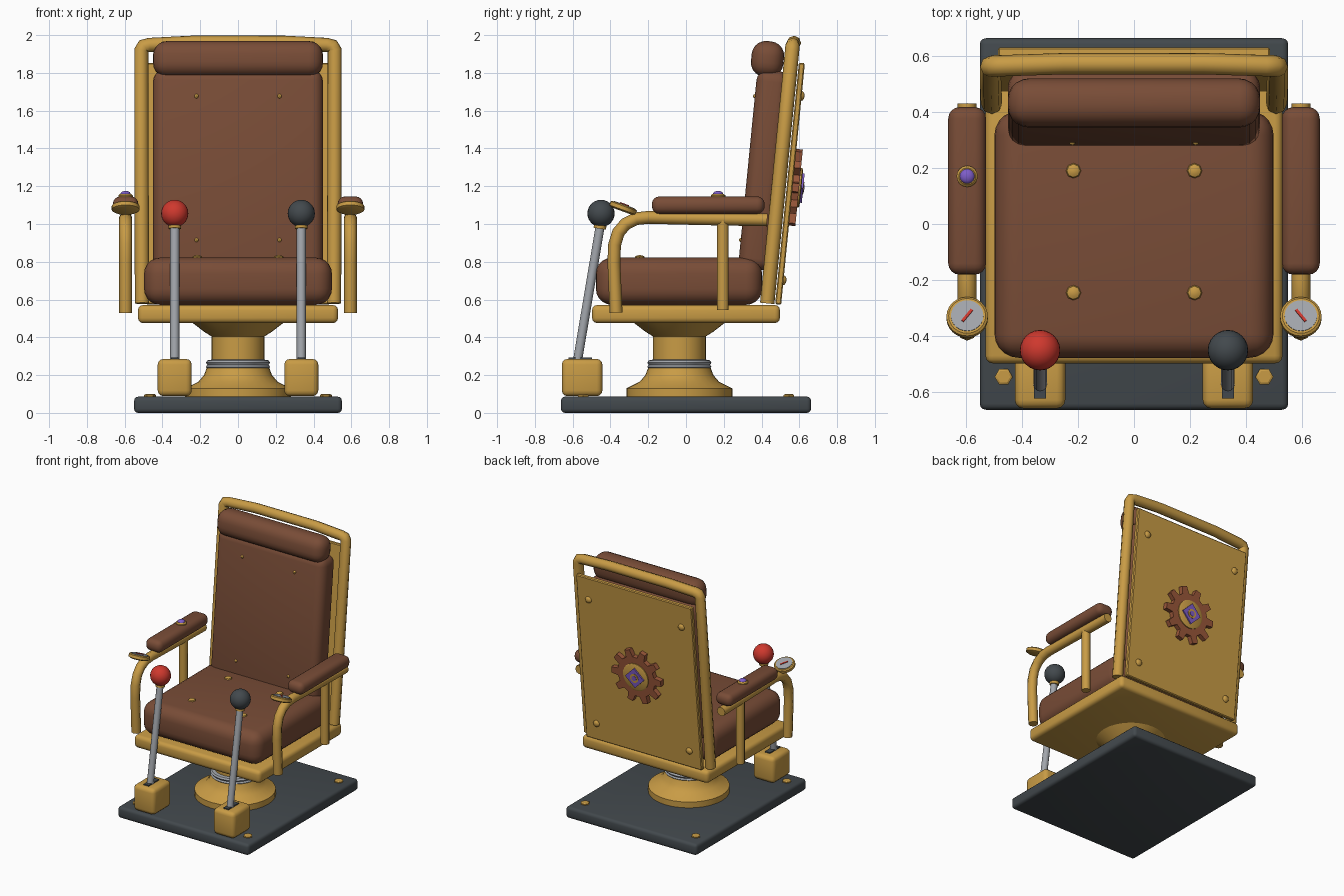
import bpy, bmesh, math
from mathutils import Matrix, Vector

if "Cube" in bpy.data.objects:
    bpy.data.objects.remove(bpy.data.objects["Cube"])

def mat(name, rgb):
    m = bpy.data.materials.new(name)
    m.diffuse_color = (*rgb, 1)
    m.use_nodes = True
    m.node_tree.nodes["Principled BSDF"].inputs["Base Color"].default_value = m.diffuse_color
    return m

BRASS = mat("brass", (0.58, 0.33, 0.06))
LEATHER = mat("brown_leather", (0.19, 0.073, 0.038))
IRON = mat("dark_iron", (0.055, 0.066, 0.074))
STEEL = mat("steel", (0.36, 0.38, 0.41))
RED = mat("red", (0.62, 0.04, 0.027))
PURPLE = mat("purple", (0.21, 0.11, 0.58))
COPPER = mat("copper", (0.32, 0.095, 0.042))

# frame of the leaning backrest: local z runs up the back, local y points behind
LEAN = Matrix.Translation((0, 0.43, 0.58)) @ Matrix.Rotation(-0.098, 4, 'X')
FLAT = Matrix.Identity(4)
TO_Y = Matrix.Rotation(-math.pi / 2, 4, 'X')   # turns z-axis parts to face +y

def finish(name, me, material, angle=35):
    me.materials.append(material)
    ob = bpy.data.objects.new(name, me)
    bpy.context.collection.objects.link(ob)
    bpy.ops.object.select_all(action='DESELECT')
    ob.select_set(True)
    bpy.context.view_layer.objects.active = ob
    bpy.ops.object.shade_smooth_by_angle(angle=math.radians(angle))
    return ob

def from_bm(name, bm, material, matrix=FLAT, angle=35):
    bmesh.ops.recalc_face_normals(bm, faces=bm.faces)
    bm.transform(matrix)
    me = bpy.data.meshes.new(name)
    bm.to_mesh(me)
    bm.free()
    return finish(name, me, material, angle)

def box(name, centre, size, material, bevel=0.0, seg=2, matrix=FLAT):
    bm = bmesh.new()
    bmesh.ops.create_cube(bm, size=1)
    bm.transform(Matrix.Translation(centre) @ Matrix.Diagonal((*size, 1)))
    if bevel:
        bmesh.ops.bevel(bm, geom=bm.edges[:], offset=bevel, segments=seg,
                        profile=0.5, affect='EDGES', clamp_overlap=True)
    return from_bm(name, bm, material, matrix)

def lathe(name, profile, material, matrix=FLAT, n=24):
    """Revolve (radius, height) points about z and cap both ends."""
    bm = bmesh.new()
    rings = [[bm.verts.new((r * math.cos(2 * math.pi * i / n),
                            r * math.sin(2 * math.pi * i / n), z))
              for i in range(n)] for r, z in profile]
    for a, b in zip(rings, rings[1:]):
        for i in range(n):
            j = (i + 1) % n
            bm.faces.new((a[i], a[j], b[j], b[i]))
    bm.faces.new(rings[0])
    bm.faces.new(rings[-1])
    return from_bm(name, bm, material, matrix)

def ball(name, centre, r, material, matrix=FLAT, squash=1.0, u=16, v=10):
    bm = bmesh.new()
    bmesh.ops.create_uvsphere(bm, u_segments=u, v_segments=v, radius=r)
    bm.transform(Matrix.Translation(centre) @ Matrix.Diagonal((1, 1, squash, 1)))
    return from_bm(name, bm, material, matrix)

def tube(name, points, r, material, matrix=FLAT, res=2):
    cu = bpy.data.curves.new(name, 'CURVE')
    cu.dimensions = '3D'
    cu.bevel_depth, cu.bevel_resolution, cu.use_fill_caps = r, res, True
    sp = cu.splines.new('POLY')
    sp.points.add(len(points) - 1)
    for p, co in zip(sp.points, points):
        p.co = (*(matrix @ Vector(co)), 1)
    tmp = bpy.data.objects.new(name + "_path", cu)
    bpy.context.collection.objects.link(tmp)
    deps = bpy.context.evaluated_depsgraph_get()
    me = bpy.data.meshes.new_from_object(tmp.evaluated_get(deps))
    bpy.data.objects.remove(tmp)
    me.materials.clear()
    return finish(name, me, material, 50)

def at(x, y, z):
    return Matrix.Translation((x, y, z))

# base plate with hex bolts
box("base_plate", (0, 0, 0.043), (1.1, 1.325, 0.086), IRON, 0.022, 3)
for sx in (-1, 1):
    for sy in (-1, 1):
        lathe("base_bolt", [(0.032, 0.08), (0.032, 0.094), (0.024, 0.099)],
              BRASS, at(sx * 0.465, sy * 0.545, 0), 6)

# swivel pedestal
PED = at(0, -0.035, 0)
lathe("pedestal_foot", [(0.28, 0.08), (0.28, 0.13), (0.21, 0.165), (0.18, 0.2),
                        (0.165, 0.24)], BRASS, PED, 32)
lathe("swivel_ring", [(0.15, 0.232), (0.162, 0.234), (0.17, 0.244), (0.162, 0.254),
                      (0.17, 0.266), (0.162, 0.278), (0.14, 0.282)], STEEL, PED, 32)
lathe("pedestal_column", [(0.14, 0.24), (0.14, 0.405), (0.18, 0.43), (0.245, 0.48)],
      BRASS, PED, 32)

# seat
box("seat_frame", (0, 0, 0.523), (1.06, 0.995, 0.096), BRASS, 0.028, 3)
box("seat_cushion", (0, -0.037, 0.697), (0.995, 0.88, 0.25), LEATHER, 0.085, 5)
for x in (-0.216, 0.216):
    for y in (-0.245, 0.19):
        ball("seat_button", (x, y, 0.822), 0.027, BRASS, squash=0.5, u=8, v=6)

# backrest
tube("back_frame", [(-0.508, 0, 0), (-0.511, 0, 0.7), (-0.512, 0, 1.345),
                    (-0.5, 0, 1.368), (-0.47, 0, 1.374), (-0.25, 0.006, 1.386),
                    (0.25, 0.006, 1.386), (0.47, 0, 1.374), (0.5, 0, 1.368),
                    (0.512, 0, 1.345), (0.511, 0, 0.7), (0.508, 0, 0)],
     0.038, BRASS, LEAN)
box("back_panel", (0, 0.058, 0.642), (0.97, 0.032, 1.284), BRASS, 0.006, 1, LEAN)
box("back_cushion", (0, -0.085, 0.70), (0.9, 0.175, 1.06), LEATHER, 0.06, 4, LEAN)
box("headrest", (0, -0.125, 1.287), (0.9, 0.172, 0.19), LEATHER, 0.075, 5, LEAN)
for x in (-0.22, 0.22):
    for z in (0.32, 1.085):
        ball("back_button", (x, -0.17, z), 0.012, BRASS, LEAN, u=8, v=6)
for x in (-0.39, 0.39):
    for z in (0.13, 1.11):
        ball("panel_rivet", (0, 0, 0), 0.026, BRASS,
             LEAN @ at(x, 0.074, z) @ TO_Y, 0.6, 10, 6)

# gear emblem on the rear panel
bm = bmesh.new()
outline = []
for t in range(10):
    for off, r in ((-0.3, 0.155), (-0.17, 0.208), (0.17, 0.208), (0.3, 0.155)):
        a = 2 * math.pi * (t + off) / 10
        outline.append(bm.verts.new((r * math.cos(a), r * math.sin(a), 0)))
face = bm.faces.new(outline)
top = bmesh.ops.extrude_face_region(bm, geom=[face])
bmesh.ops.translate(bm, vec=(0, 0, 0.035),
                    verts=[v for v in top['geom'] if isinstance(v, bmesh.types.BMVert)])
GEAR = LEAN @ at(0, 0.073, 0.625) @ TO_Y
from_bm("gear", bm, COPPER, GEAR)
lathe("gear_hub", [(0.105, 0.03), (0.105, 0.042), (0.095, 0.047)], BRASS, GEAR)
TURN = GEAR @ Matrix.Rotation(math.radians(45), 4, 'Z')
box("emblem", (0, 0, 0.05), (0.11, 0.11, 0.014), PURPLE, 0, 1, TURN)
lathe("emblem_ring", [(0.034, 0.055), (0.034, 0.06)], BRASS, GEAR, 16)
lathe("emblem_centre", [(0.02, 0.058), (0.02, 0.063)], PURPLE, GEAR, 12)

# arms with gauges, and floor levers, on both sides
for s in (-1, 1):
    x = s * 0.595
    tube("arm_tube", [(x, 0.43, 1.022), (x, 0.1, 1.028), (x, -0.2, 1.035),
                      (x, -0.265, 1.028), (x, -0.32, 1.0), (x, -0.358, 0.955),
                      (x, -0.378, 0.89), (x, -0.382, 0.8), (x, -0.37, 0.53)],
         0.034, BRASS)
    tube("arm_post", [(x, 0.195, 0.545), (x, 0.195, 1.02)], 0.031, BRASS)
    box("arm_pad", (x, 0.118, 1.1), (0.135, 0.597, 0.092), LEATHER, 0.04, 4)

    # gauge tipped toward the sitter
    dial = at(x, -0.333, 1.085) @ Matrix.Rotation(math.radians(-20), 4, 'X')
    lathe("gauge_case", [(0.06, -0.018), (0.074, -0.01), (0.074, 0.01), (0.066, 0.016)],
          BRASS, dial)
    lathe("gauge_face", [(0.058, 0.012), (0.058, 0.019)], STEEL, dial)
    box("gauge_needle", (0, 0, 0.021), (0.01, 0.055, 0.006), RED, 0, 1,
        dial @ Matrix.Rotation(s * math.radians(38), 4, 'Z'))

    # lever
    lx = s * 0.335
    box("lever_box", (lx, -0.55, 0.187), (0.18, 0.215, 0.197), BRASS, 0.03, 3)
    box("lever_slot", (lx, -0.56, 0.287), (0.042, 0.125, 0.012), IRON)
    foot, grip = Vector((lx, -0.577, 0.26)), Vector((lx, -0.455, 0.985))
    tube("lever_rod", [foot, grip], 0.024, STEEL, res=4)
    way = (grip - foot).normalized()
    tube("lever_collar", [grip - way * 0.01, grip + way * 0.015], 0.033, BRASS, res=4)
    ball("lever_knob", (lx, -0.45, 1.056), 0.072, RED if s < 0 else IRON, u=24, v=14)

# push button on the left arm
lathe("button_ring", [(0.038, 1.14), (0.038, 1.152), (0.03, 1.16)], BRASS,
      at(-0.595, 0.17, 0), 16)
ball("button_dome", (-0.595, 0.17, 1.158), 0.027, PURPLE, squash=0.65)
